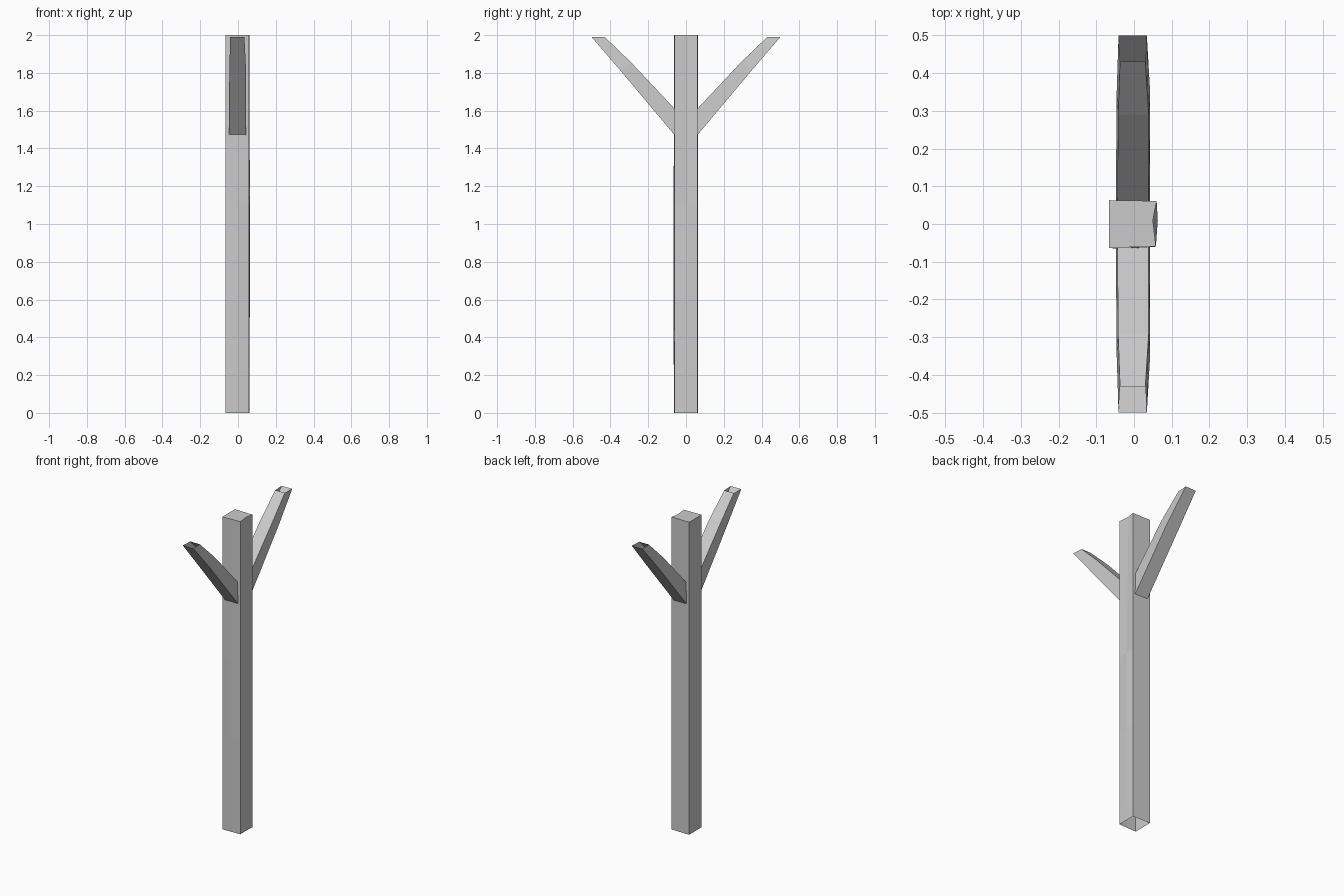
import bpy
import bmesh

cube = bpy.data.objects.get("Cube")
if cube:
    bpy.data.objects.remove(cube, do_unlink=True)

grey = bpy.data.materials.new("weathered grey")
grey.use_nodes = True
colour = (0.6, 0.6, 0.6, 1)
grey.diffuse_color = colour
grey.node_tree.nodes["Principled BSDF"].inputs["Base Color"].default_value = colour


def loft(name, rings, cap_end=False):
    """Skin a list of equal rings as an open tube, optionally closing the last one."""
    bm = bmesh.new()
    loops = [[bm.verts.new(p) for p in ring] for ring in rings]
    for low, high in zip(loops, loops[1:]):
        for i in range(len(low)):
            j = (i + 1) % len(low)
            bm.faces.new((low[i], low[j], high[j], high[i]))
    if cap_end:
        bm.faces.new(loops[-1])
    bmesh.ops.recalc_face_normals(bm, faces=bm.faces)
    mesh = bpy.data.meshes.new(name)
    bm.to_mesh(mesh)
    bm.free()
    mesh.materials.append(grey)
    obj = bpy.data.objects.new(name, mesh)
    bpy.context.collection.objects.link(obj)
    return obj


# Post: square tube, open below, with slightly uneven front and +x sides
def post_ring(z, front_mid, side_mid):
    return [(-0.066, -0.064, z), (0.0, front_mid, z), (0.058, -0.06, z),
            (side_mid, 0.01, z), (0.06, 0.061, z), (-0.066, 0.063, z)]


loft("post", [
    post_ring(0, -0.062, 0.058),
    post_ring(0.6, -0.066, 0.063),
    post_ring(1.1, -0.066, 0.063),
    post_ring(2, -0.061, 0.05),
], cap_end=True)


# Braces: tapering hollow arms, cut level at the tip
def brace_ring(side, upper, lower, left, right):
    (yu, zu), (yl, zl) = upper, lower
    return [(right + 0.004, side * yu, zu), (left - 0.004, side * yu, zu),
            (left, side * yl, zl), (right, side * yl, zl)]


for name, side in (("front_brace", -1), ("back_brace", 1)):
    loft(name, [
        brace_ring(side, (0.06, 1.61), (0.06, 1.47), 0.043, -0.048),
        brace_ring(side, (0.29, 1.855), (0.345, 1.81), 0.043, -0.046),
        brace_ring(side, (0.43, 1.99), (0.5, 1.99), 0.034, -0.041),
    ])
